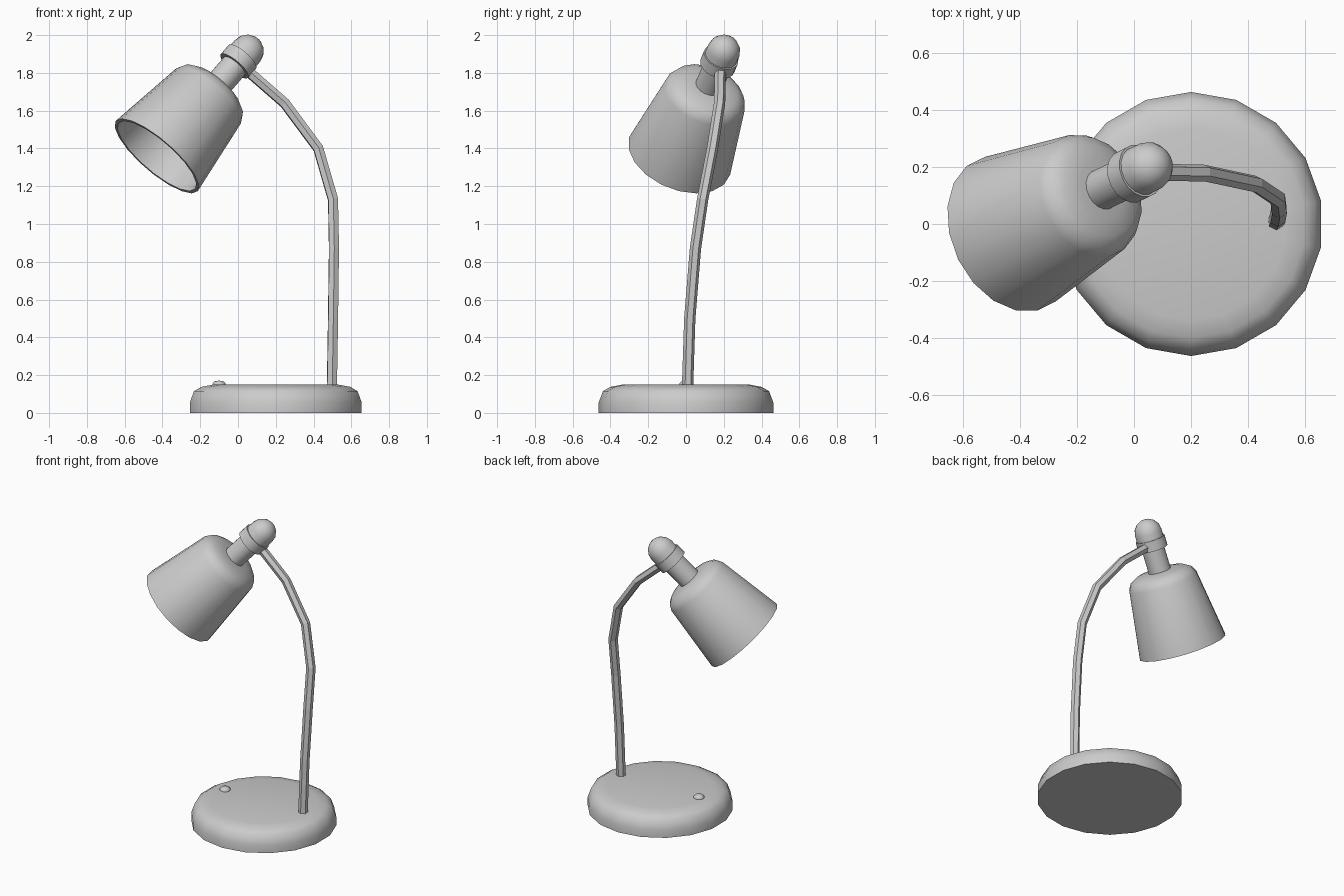
import bpy, bmesh, math
from mathutils import Vector

if "Cube" in bpy.data.objects:
    bpy.data.objects.remove(bpy.data.objects["Cube"])

SEG = 18


def lathe(name, profile, origin=(0, 0, 0), axis=(0, 0, 1), seg=SEG, angle=40):
    """Spin (radius, height) points around an axis; radius 0 makes a pole."""
    bm = bmesh.new()
    rings = []
    for r, h in profile:
        n = 1 if r == 0 else seg
        rings.append([bm.verts.new((r * math.cos(math.pi / 2 + 2 * math.pi * i / seg),
                                    r * math.sin(math.pi / 2 + 2 * math.pi * i / seg), h))
                      for i in range(n)])
    for a, b in zip(rings, rings[1:]):
        for i in range(seg):
            j = (i + 1) % seg
            quad = [a[i % len(a)], a[j % len(a)], b[j % len(b)], b[i % len(b)]]
            bm.faces.new(list(dict.fromkeys(quad)))
    bmesh.ops.recalc_face_normals(bm, faces=bm.faces)
    mesh = bpy.data.meshes.new(name)
    bm.to_mesh(mesh)
    bm.free()
    obj = bpy.data.objects.new(name, mesh)
    bpy.context.collection.objects.link(obj)
    obj.location = origin
    obj.rotation_mode = 'QUATERNION'
    obj.rotation_quaternion = Vector(axis).to_track_quat('Z', 'Y')
    bpy.ops.object.select_all(action='DESELECT')
    obj.select_set(True)
    bpy.context.view_layer.objects.active = obj
    bpy.ops.object.shade_smooth_by_angle(angle=math.radians(angle))
    return obj


# Round weighted base and its switch button
lathe("base", [(0, 0), (0.462, 0), (0.462, 0.055), (0.44, 0.115),
               (0.40, 0.138), (0.335, 0.15), (0, 0.15)], (0.2, 0, 0))
lathe("switch_button", [(0, 0), (0.035, 0), (0.035, 0.012), (0.024, 0.024), (0, 0.028)],
      (-0.1, 0, 0.143), seg=12, angle=60)

# Bent hexagonal arm
path = [(0.497, 0.008, 0.13), (0.503, 0.02, 0.5), (0.508, 0.05, 0.87), (0.503, 0.088, 1.13),
        (0.425, 0.14, 1.40), (0.247, 0.178, 1.64), (0.04, 0.182, 1.82)]
curve = bpy.data.curves.new("arm", 'CURVE')
curve.dimensions = '3D'
curve.bevel_depth = 0.03
curve.bevel_resolution = 1
curve.use_fill_caps = True
spline = curve.splines.new('POLY')
spline.points.add(len(path) - 1)
for point, co in zip(spline.points, path):
    point.co = (*co, 1)
spline.use_smooth = False
arm = bpy.data.objects.new("arm", curve)
bpy.context.collection.objects.link(arm)
bpy.ops.object.select_all(action='DESELECT')
arm.select_set(True)
bpy.context.view_layer.objects.active = arm
bpy.ops.object.convert(target='MESH')

# Lamp head parts share one tilted axis that starts at the rim centre
rim = (-0.43, -0.034, 1.36)
tilt = (0.623, 0.303, 0.722)

# Hollow shade: outer wall up, then inner wall back down
outer = [(0.286, 0), (0.225, 0.44), (0.205, 0.477), (0.165, 0.502), (0.10, 0.512), (0, 0.515)]
inner = [(0, 0.497), (0.10, 0.495), (0.155, 0.485), (0.19, 0.463), (0.209, 0.43), (0.268, 0)]
lathe("shade", inner + outer, rim, tilt)

# Socket neck, collar and domed cap
lathe("socket_neck", [(0, 0.49), (0.073, 0.49), (0.073, 0.68), (0, 0.68)], rim, tilt)
lathe("collar", [(0, 0.66), (0.096, 0.66), (0.096, 0.728), (0, 0.728)], rim, tilt)
dome = [(0.088 * math.cos(math.radians(a)), 0.77 + 0.087 * math.sin(math.radians(a)))
        for a in (0, 25, 50, 72)]
lathe("cap", [(0, 0.70), (0.088, 0.70)] + dome + [(0, 0.857)], rim, tilt)
